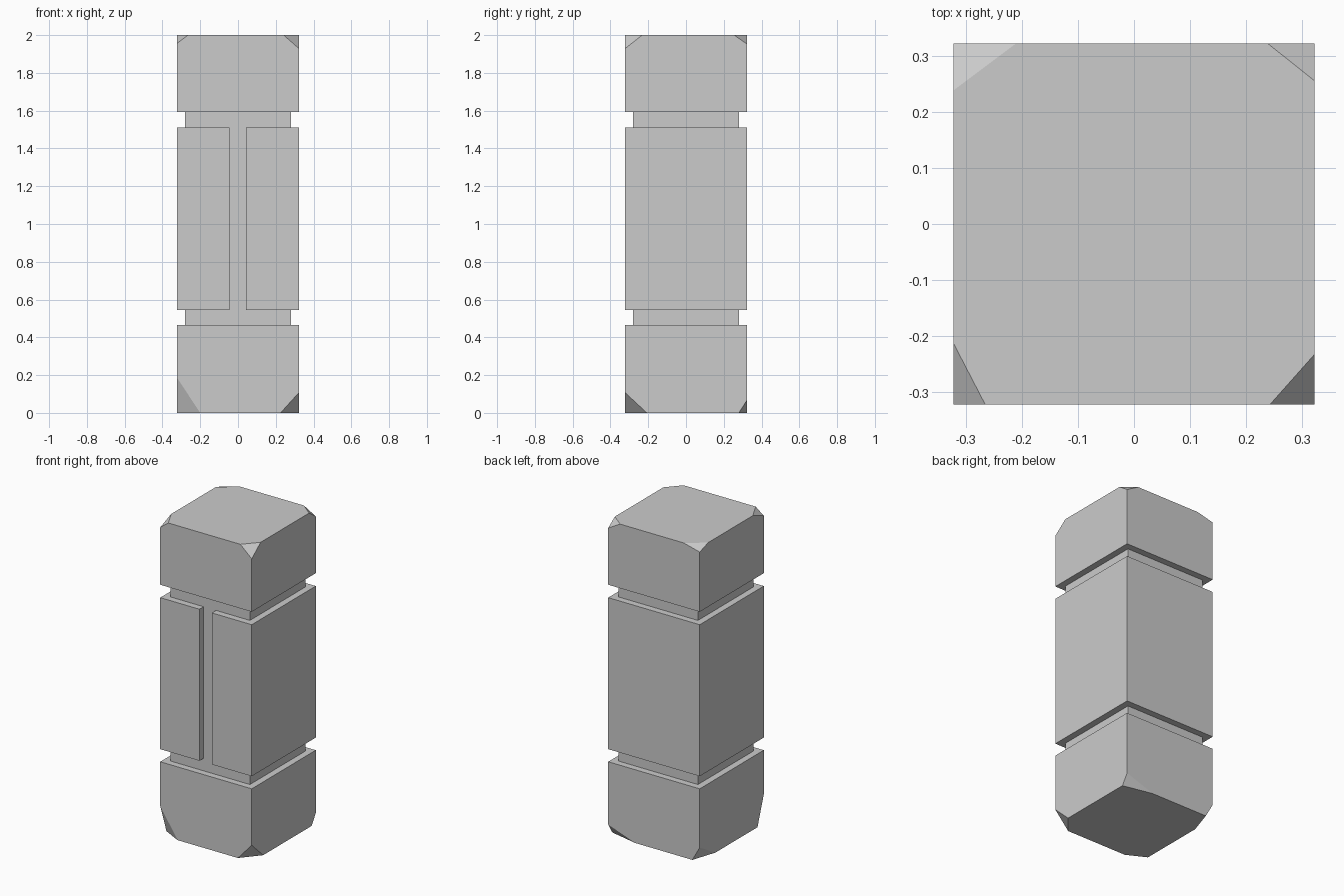
import bpy, bmesh
from mathutils import Vector

if "Cube" in bpy.data.objects:
    bpy.data.objects.remove(bpy.data.objects["Cube"])

R, C = 0.322, 0.28               # outer and grooved half widths
Z = (0.466, 0.546, 1.51, 1.592)  # groove levels
X = (-0.046, 0.042)              # front slot sides

bm = bmesh.new()

# Square pillar with two ring grooves, built as stacked square loops
levels = [(0, R), (Z[0], R), (Z[0], C), (Z[1], C), (Z[1], R),
          (Z[2], R), (Z[2], C), (Z[3], C), (Z[3], R), (2, R)]
rings = [[bm.verts.new((sx * r, sy * r, z)) for sx, sy in
          ((-1, -1), (1, -1), (1, 1), (-1, 1))] for z, r in levels]
for a, b in zip(rings, rings[1:]):
    for i in range(4):
        j = (i + 1) % 4
        bm.faces.new((a[i], a[j], b[j], b[i]))
bm.faces.new(rings[0][::-1])
bm.faces.new(rings[-1])


def chip(sx, sy, top, dx, dy, dz):
    """Slice one corner off, by its distance along each edge."""
    sz = 1 if top else -1
    corner = Vector((sx * R, sy * R, 2 if top else 0))
    point = corner - Vector((sx * dx, 0, 0))
    normal = Vector((sx / dx, sy / dy, sz / dz)).normalized()
    cut = bmesh.ops.bisect_plane(
        bm, geom=bm.verts[:] + bm.edges[:] + bm.faces[:],
        plane_co=point, plane_no=normal, clear_outer=True)["geom_cut"]
    edges = [e for e in cut if isinstance(e, bmesh.types.BMEdge)]
    bmesh.ops.contextual_create(bm, geom=edges)


# Unevenly chipped corners
for args in ((-1, -1, True, .057, .11, .043), (1, -1, True, .08, .09, .071),
             (1, 1, True, .084, .067, .047), (-1, 1, True, .112, .084, .028),
             (-1, -1, False, .122, .063, .185), (1, -1, False, .097, .115, .107),
             (1, 1, False, .19, .042, .066), (-1, 1, False, .052, .158, .092)):
    chip(*args)

# Vertical slot on the front, joining the two grooves
for x in X:
    bmesh.ops.bisect_plane(bm, geom=bm.verts[:] + bm.edges[:] + bm.faces[:],
                           plane_co=(x, 0, 0), plane_no=(1, 0, 0))


def vert(x, y, z):
    return min(bm.verts, key=lambda v: (v.co - Vector((x, y, z))).length)


outer = [[vert(x, -R, z) for z in Z[1:3]] for x in X]
inner = [[vert(x, -C, z) for z in Z[1:3]] for x in X]
slot = {v for pair in outer + inner for v in pair}
bmesh.ops.delete(bm, geom=[f for f in bm.faces if set(f.verts) <= slot],
                 context='FACES_ONLY')
for e in [e for e in bm.edges if not e.link_faces]:
    bm.edges.remove(e)
bm.faces.new((inner[0][0], inner[1][0], inner[1][1], inner[0][1]))
for o, i in zip(outer, inner):
    bm.faces.new((o[0], i[0], i[1], o[1]))

# Merge flat faces and tidy normals
bmesh.ops.dissolve_limit(bm, angle_limit=0.01, verts=bm.verts[:], edges=bm.edges[:])
bmesh.ops.recalc_face_normals(bm, faces=bm.faces[:])

mesh = bpy.data.meshes.new("stone_pillar")
bm.to_mesh(mesh)
bm.free()
bpy.context.collection.objects.link(bpy.data.objects.new("stone_pillar", mesh))
